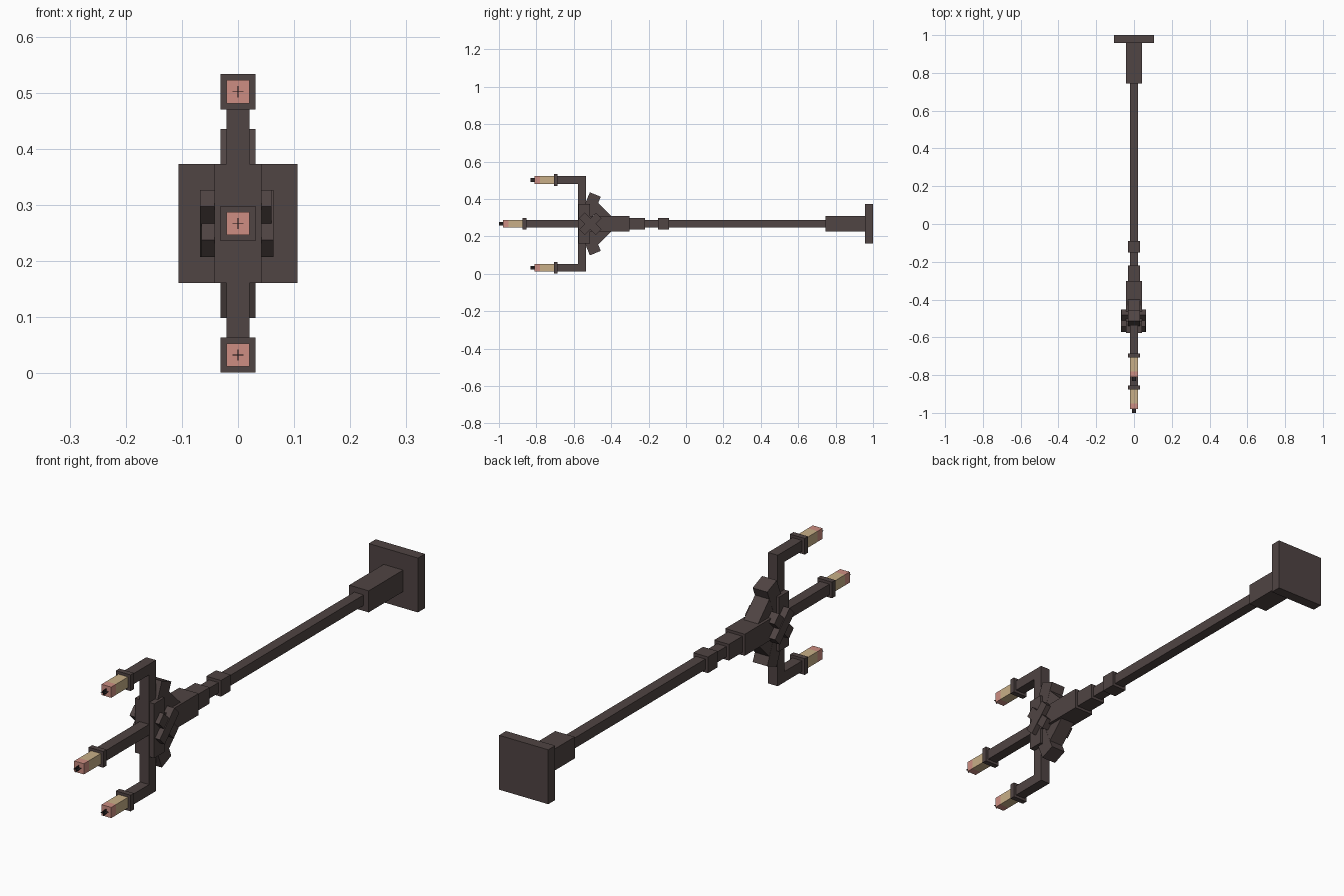
import bpy, bmesh, math
from mathutils import Matrix, Vector

cube = bpy.data.objects.get("Cube")
if cube:
    bpy.data.objects.remove(cube, do_unlink=True)


def material(name, rgb):
    m = bpy.data.materials.new(name)
    m.use_nodes = True
    m.diffuse_color = (*rgb, 1)
    m.node_tree.nodes["Principled BSDF"].inputs["Base Color"].default_value = (*rgb, 1)
    return m


IRON = material("dark brown iron", (0.080, 0.058, 0.056))
WAX = material("tan wax", (0.578, 0.429, 0.242))
TIP = material("pink wax tip", (0.610, 0.270, 0.223))
WICK = material("black wick", (0.022, 0.016, 0.017))

ZC = 0.267      # height of the main axis


def box(name, x, y, z, mat=IRON, tilt=0.0):
    """Box from (min, max) ranges, tilted about its own centre around x."""
    size = [r[1] - r[0] for r in (x, y, z)]
    centre = Vector([(r[0] + r[1]) / 2 for r in (x, y, z)])
    bm = bmesh.new()
    bmesh.ops.create_cube(bm, size=1, matrix=Matrix.Diagonal((*size, 1)))
    bm.transform(Matrix.Translation(centre) @ Matrix.Rotation(math.radians(tilt), 4, 'X'))
    me = bpy.data.meshes.new(name)
    bm.to_mesh(me)
    bm.free()
    me.materials.append(mat)
    ob = bpy.data.objects.new(name, me)
    bpy.context.collection.objects.link(ob)
    return ob


def square_bar(name, half, y0, y1, z=ZC, mat=IRON):
    """Square bar running along y."""
    return box(name, (-half, half), (y0, y1), (z - half, z + half), mat)


# Base and stem
square_bar("base_plate", 0.106, 0.957, 1.0)
square_bar("base_block", 0.042, 0.745, 0.957)
square_bar("stem", 0.0205, -0.302, 0.745)
square_bar("stem_ring", 0.0315, -0.15, -0.09)
square_bar("stem_collar", 0.0315, -0.302, -0.219)
square_bar("head_block", 0.042, -0.514, -0.302)

# Head plate and the bars crossing on its sides
box("head_plate", (-0.042, 0.042), (-0.576, -0.513), (0.161, 0.373))
box("cross_bar_a", (-0.068, 0.060), (-0.575, -0.448), (ZC - 0.0212, ZC + 0.0212), tilt=-45)
box("cross_bar_b", (-0.065, 0.063), (-0.575, -0.448), (ZC - 0.0212, ZC + 0.0212), tilt=45)

# Leaning blocks and 45 degree struts, above and below
for side, s in (("upper", 1), ("lower", -1)):
    zc = ZC + s * 0.085
    box(side + "_leaning_block", (-0.0315, 0.0315), (-0.546, -0.483),
        (zc - 0.0775, zc + 0.0775), tilt=-22.5 * s)
    zc = ZC + s * 0.052
    box(side + "_strut", (-0.031, 0.031), (-0.5095, -0.3975),
        (zc - 0.031, zc + 0.031), tilt=-45 * s)


def candle(name, z, cup_y, end_y):
    """Cup, wax, coloured tip and crossed wick."""
    square_bar(name + "_cup", 0.0315, cup_y, cup_y + 0.021, z)
    square_bar(name + "_wax", 0.0208, end_y + 0.03, cup_y, z, WAX)
    square_bar(name + "_tip", 0.0208, end_y, end_y + 0.03, z, TIP)
    wick_y = (end_y - 0.021, end_y)
    box(name + "_wick_flat", (-0.01, 0.01), wick_y, (z - 0.0005, z + 0.0005), WICK)
    box(name + "_wick_upright", (-0.0005, 0.0005), wick_y, (z - 0.01, z + 0.01), WICK)


# Arms and candles
UP, LOW = 0.5015, 0.0325
box("arm_upright", (-0.0208, 0.0208), (-0.577, -0.535), (LOW - 0.0208, UP + 0.0208))
square_bar("middle_arm", 0.0207, -0.86, -0.57)
candle("middle_candle", ZC, -0.875, -0.979)
for side, z in (("upper", UP), ("lower", LOW)):
    square_bar(side + "_arm", 0.0207, -0.69, -0.57, z)
    candle(side + "_candle", z, -0.707, -0.811)
